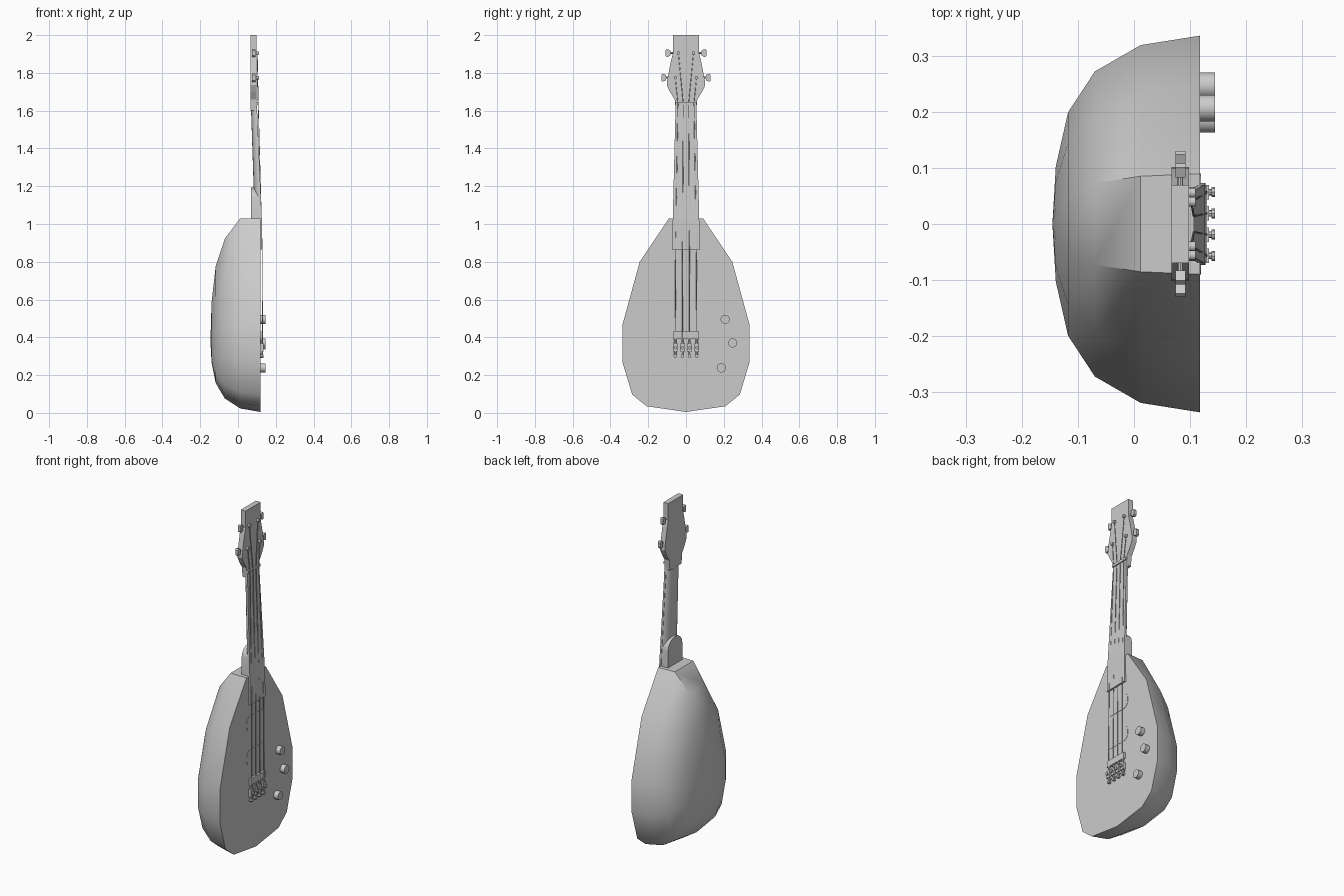
import bpy, bmesh, math
from mathutils import Vector

if "Cube" in bpy.data.objects:
    bpy.data.objects.remove(bpy.data.objects["Cube"])


def make(name, bm, angle=None):
    bmesh.ops.recalc_face_normals(bm, faces=bm.faces)
    me = bpy.data.meshes.new(name)
    bm.to_mesh(me)
    bm.free()
    ob = bpy.data.objects.new(name, me)
    bpy.context.collection.objects.link(ob)
    if angle:
        bpy.ops.object.select_all(action='DESELECT')
        ob.select_set(True)
        bpy.context.view_layer.objects.active = ob
        bpy.ops.object.shade_smooth_by_angle(angle=math.radians(angle))
    return ob


def loft(name, rings, angle=None, pole=None):
    bm = bmesh.new()
    loops = [[bm.verts.new(p) for p in r] for r in rings]
    n = len(loops[0])
    for a, b in zip(loops, loops[1:]):
        for i in range(n):
            j = (i + 1) % n
            bm.faces.new((a[i], a[j], b[j], b[i]))
    bm.faces.new(loops[0])
    if pole:
        c = bm.verts.new(pole)
        for i in range(n):
            bm.faces.new((loops[-1][i], loops[-1][(i + 1) % n], c))
    else:
        bm.faces.new(loops[-1])
    return make(name, bm, angle)


def mirror(half):
    # Mirror a half outline (y, z), keeping points on the centre line single
    return half + [(-y, z) for y, z in reversed(half) if y > 1e-6]


def plate(name, outline, x0, x1, angle=None):
    return loft(name, [[(x, y, z) for y, z in outline] for x in (x0, x1)], angle)


def box(name, x0, x1, y0, y1, z0, z1):
    return plate(name, [(y0, z0), (y1, z0), (y1, z1), (y0, z1)], x0, x1)


def rod(name, a, b, r, sides=12):
    a, b = Vector(a), Vector(b)
    d = (b - a).normalized()
    u = d.orthogonal().normalized()
    v = d.cross(u)
    ang = [2 * math.pi * i / sides for i in range(sides)]
    rings = [[p + r * (u * math.cos(t) + v * math.sin(t)) for t in ang] for p in (a, b)]
    return loft(name, rings, 40)


# Bowl-backed teardrop body, nested outlines shrinking towards the back
half = [(0, .005), (.208, .035), (.285, .097), (.337, .27), (.337, .465), (.245, .8), (.09, 1.03)]
outline = mirror(half)
rings = []
for x, s in ((.118, 1), (.012, .95), (-.07, .81), (-.118, .593), (-.14, .305)):
    ring = [(x, y * s, .38 + (z - .38) * (s if z < 1 else s * 1.03)) for y, z in outline]
    if x > 0:
        ring = [(px, py, 1.03 if z > 1 else pz) for (px, py, pz), (_, z) in zip(ring, outline)]
    rings.append(ring)
loft("body", rings, 38, pole=(-.146, 0, .38))

# Rounded heel block above the body
heel = [(.066, 1.0), (.066, 1.13)]
heel += [(.066 * math.cos(t), 1.13 + .062 * math.sin(t)) for t in (.4, .8, 1.2, math.pi / 2)]
plate("neck_heel", mirror(heel), .07, .118, 35)

# Neck with rounded back
rings = []
for z, w, front, back in ((1.0, .068, .12, .09), (1.19, .065, .112, .083),
                          (1.58, .054, .093, .07), (1.65, .054, .093, .067)):
    rings.append([(front - (front - back) * math.sin(math.pi * i / 10),
                   w * math.cos(math.pi * i / 10), z) for i in range(11)])
loft("neck", rings, 40)

# Fingerboard, flat over the body and tilting back along the neck
loft("fingerboard", [[(b, -w, z), (b, w, z), (f, w, z), (f, -w, z)] for z, w, b, f in
                     ((.865, .073, .115, .128), (1.03, .07, .115, .126),
                      (1.63, .055, .09, .1))])

# Headstock and nut
head = [(.054, 1.6), (.06, 1.66), (.085, 1.70), (.102, 1.735), (.1, 1.76),
        (.08, 1.86), (.07, 1.9), (.07, 2.0)]
plate("headstock", mirror(head), .067, .098)
box("nut", .09, .107, -.056, .056, 1.63, 1.645)

# Tuners: posts on the face, shafts and buttons on the sides
for s in (-1, 1):
    for z, edge, post in ((1.905, .07, .04), (1.775, .093, .056)):
        rod("tuner_post", (.09, s * post, z), (.11, s * post, z), .009)
        rod("tuner_shaft", (.083, s * (edge - .01), z), (.083, s * (edge + .02), z), .005, 8)
        y = edge + .023
        pts = [(y - .01, z - .014), (y + .008, z - .022), (y + .015, z - .014),
               (y + .015, z + .014), (y + .008, z + .022), (y - .01, z + .014)]
        plate("tuner_button", [(s * a, b) for a, b in pts], .074, .092)

# Flush pickups with rounded corners
for zc, h in ((.75, .045), (.55, .045)):
    pts = []
    for cy, cz, t0 in ((1, 1, 0), (-1, 1, 1), (-1, -1, 2), (1, -1, 3)):
        for k in range(5):
            t = (t0 + k / 4) * math.pi / 2
            pts.append((cy * .055 + .035 * math.cos(t), zc + cz * (h - .035) + .035 * math.sin(t)))
    plate("pickup", pts, .11, .1195, 35)

# Bridge: base, string bar and four saddles with screws
box("bridge_bar", .11, .131, -.068, .068, .392, .43)
box("bridge_tailpiece", .11, .124, -.066, .066, .315, .355)
for i in range(4):
    y = -.057 + .038 * i
    box("saddle", .115, .134, y - .013, y + .013, .325, .368)
    rod("saddle_screw", (.126, y, .295), (.126, y, .395), .006, 8)
    rod("string_peg", (.12, y, .345), (.142, y, .345), .006, 8)
    rod("peg_head", (.139, y, .345), (.145, y, .345), .009, 8)
    rod("ball_end", (.118, y, .3), (.134, y, .3), .009, 8)

# Strings from bridge to nut, then fanning out to the posts
for i in range(4):
    y = -.057 + .038 * i
    yn = y * .75
    s = 1 if y > 0 else -1
    post = (.102, s * .056, 1.775) if i in (0, 3) else (.102, s * .04, 1.905)
    rod("string", (.13, y, .37), (.128, y * .96, .865), .002, 6)
    rod("string", (.128, y * .96, .865), (.107, yn, 1.638), .002, 6)
    rod("string_end", (.107, yn, 1.638), post, .002, 6)

# Control knobs
for y, z in ((.207, .495), (.247, .37), (.187, .238)):
    rod("control_knob", (.11, y, z), (.145, y, z), .024, 20)
